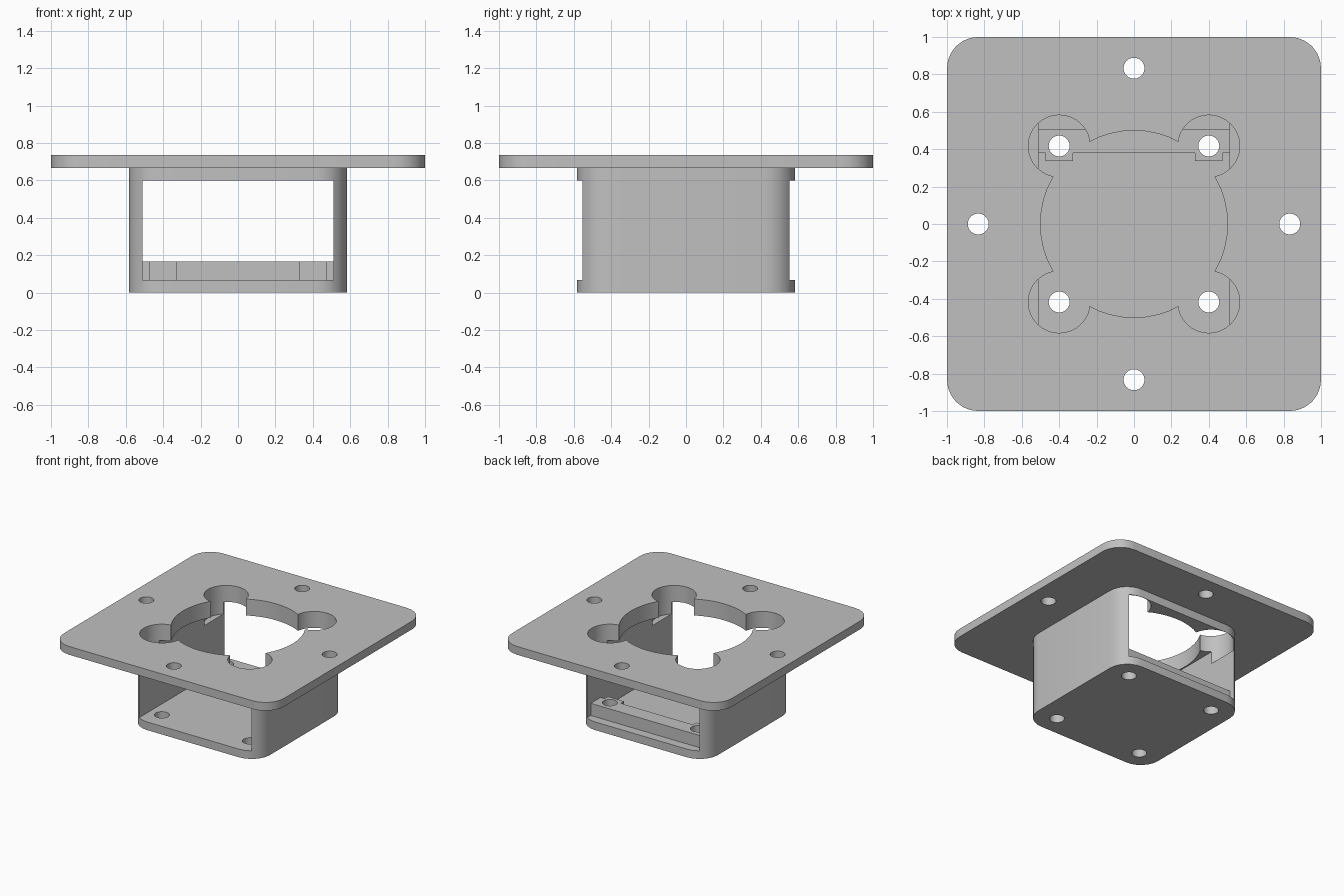
import bpy, bmesh, math

if "Cube" in bpy.data.objects:
    bpy.data.objects.remove(bpy.data.objects["Cube"])

grey = bpy.data.materials.new("plain_grey")
grey.use_nodes = True
COLOUR = (0.53, 0.53, 0.53, 1)
grey.diffuse_color = COLOUR
grey.node_tree.nodes["Principled BSDF"].inputs["Base Color"].default_value = COLOUR


def prism(name, outline, z0, z1):
    """Extrude a flat outline from z0 to z1."""
    bm = bmesh.new()
    face = bm.faces.new([bm.verts.new((x, y, z0)) for x, y in outline])
    ext = bmesh.ops.extrude_face_region(bm, geom=[face])
    top = [v for v in ext["geom"] if isinstance(v, bmesh.types.BMVert)]
    bmesh.ops.translate(bm, verts=top, vec=(0, 0, z1 - z0))
    bmesh.ops.recalc_face_normals(bm, faces=bm.faces)
    mesh = bpy.data.meshes.new(name)
    bm.to_mesh(mesh)
    bm.free()
    mesh.materials.append(grey)
    obj = bpy.data.objects.new(name, mesh)
    bpy.context.collection.objects.link(obj)
    return obj


def circle(x, y, r, n):
    return [(x + r * math.cos(math.tau * i / n), y + r * math.sin(math.tau * i / n))
            for i in range(n)]


def rounded_square(half, r, steps=6):
    points = []
    for corner, (sx, sy) in enumerate([(1, 1), (-1, 1), (-1, -1), (1, -1)]):
        for i in range(steps + 1):
            a = (corner + i / steps) * math.pi / 2
            points.append((sx * (half - r) + r * math.cos(a),
                           sy * (half - r) + r * math.sin(a)))
    return points


def rectangle(hx, hy):
    return [(-hx, -hy), (hx, -hy), (hx, hy), (-hx, hy)]


def combine(target, other, operation):
    """Apply a boolean and remove the helper."""
    mod = target.modifiers.new("boolean", "BOOLEAN")
    mod.operation, mod.solver, mod.object = operation, "EXACT", other
    bpy.ops.object.select_all(action="DESELECT")
    target.select_set(True)
    bpy.context.view_layer.objects.active = target
    bpy.ops.object.modifier_apply(modifier=mod.name)
    bpy.data.objects.remove(other)


FLOOR, CEILING, BODY_TOP, TOP = 0.067, 0.6, 0.667, 0.735
WALL = 0.51
screws = [(sx * 0.4, sy * 0.417) for sx in (-1, 1) for sy in (-1, 1)]

# Square body with a mounting flange around its top
housing = prism("housing", rounded_square(0.583, 0.167), 0, 0.7)
combine(housing, prism("flange", rounded_square(1, 0.167), BODY_TOP, TOP), "UNION")

# Window running through from front to back
combine(housing, prism("window_cutter", rectangle(WALL, 0.8), FLOOR, CEILING), "DIFFERENCE")

# Round opening with four corner lobes
combine(housing, prism("opening_cutter", circle(0, 0, 0.5, 48), 0.5, 0.9), "DIFFERENCE")
for x, y in screws:
    combine(housing, prism("lobe_cutter", circle(x, y, 0.1655, 32), 0.5, 0.9), "DIFFERENCE")

# Screw holes in the flange and the floor
for x, y in [(0.833, 0), (-0.833, 0), (0, 0.833), (0, -0.833)]:
    combine(housing, prism("hole_cutter", circle(x, y, 0.056, 24), 0.5, 0.9), "DIFFERENCE")
for x, y in screws:
    combine(housing, prism("hole_cutter", circle(x, y, 0.056, 24), -0.1, 0.3), "DIFFERENCE")

# Rear bar on the floor, with a tab beside each screw
half_outline = [(WALL, 0.508), (WALL, 0.38), (0.473, 0.38), (0.473, 0.337),
                (0.327, 0.337), (0.327, 0.38)]
bar_outline = half_outline + [(-x, y) for x, y in reversed(half_outline)]
rear_bar = prism("rear_bar", bar_outline, FLOOR, 0.167)
for x, y in screws:
    if y > 0:
        combine(rear_bar, prism("hole_cutter", circle(x, y, 0.056, 24), -0.1, 0.3), "DIFFERENCE")

# Smooth the curved walls, keep the edges sharp
for obj in (housing, rear_bar):
    bpy.ops.object.select_all(action="DESELECT")
    obj.select_set(True)
    bpy.context.view_layer.objects.active = obj
    bpy.ops.object.shade_smooth_by_angle(angle=math.radians(30))
